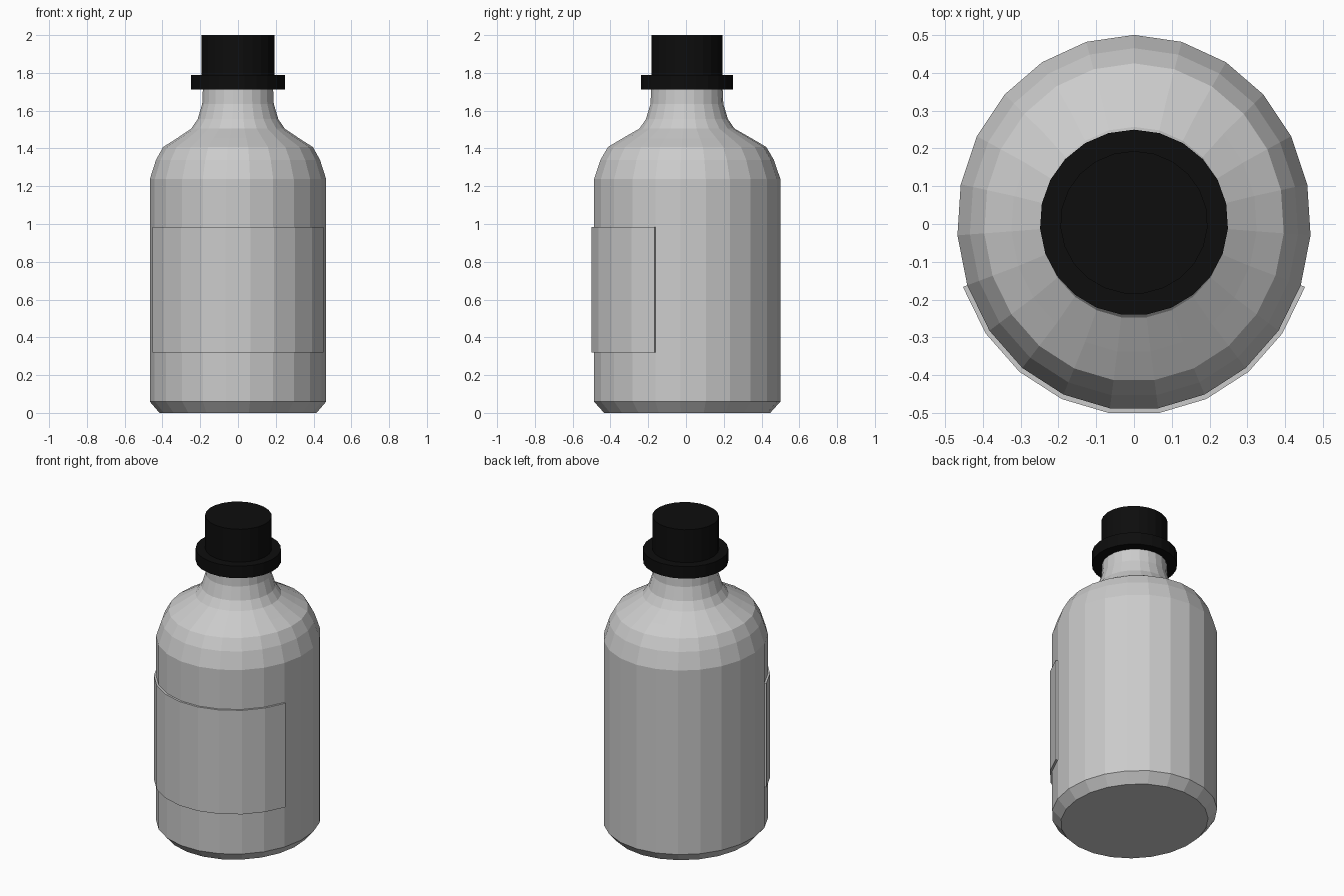
import bpy, bmesh
from math import sin, cos, pi

if "Cube" in bpy.data.objects:
    bpy.data.objects.remove(bpy.data.objects["Cube"])

N = 23          # sides of every round part
CY = 0.004      # small y offset of the axis


def ring_point(i, rx, ry, z):
    a = 2 * pi * i / N
    return (rx * sin(a), CY + ry * cos(a), z)


def finish(bm, name, mat=None):
    bmesh.ops.recalc_face_normals(bm, faces=bm.faces)
    me = bpy.data.meshes.new(name)
    bm.to_mesh(me)
    bm.free()
    ob = bpy.data.objects.new(name, me)
    bpy.context.collection.objects.link(ob)
    if mat:
        me.materials.append(mat)
    return ob


def lathe(name, profile, mat=None):
    """Closed flat-faced solid from (rx, ry, z) rings."""
    bm = bmesh.new()
    rings = [[bm.verts.new(ring_point(i, *p)) for i in range(N)] for p in profile]
    for a, b in zip(rings, rings[1:]):
        for i in range(N):
            j = (i + 1) % N
            bm.faces.new((a[i], a[j], b[j], b[i]))
    bm.faces.new(rings[0])
    bm.faces.new(rings[-1])
    return finish(bm, name, mat)


# Bottle body with bevelled base, rounded shoulder and neck
K = 0.496 / 0.468
body = [(0.417, 0), (0.468, 0.06), (0.468, 1.237), (0.435, 1.34), (0.397, 1.408),
        (0.325, 1.453), (0.248, 1.505), (0.214, 1.555), (0.19, 1.635), (0.185, 1.75)]
lathe("bottle_body", [(r, r * (K if r > 0.3 else 1.02), z) for r, z in body])

# Black cap: wide collar and narrower top
black = bpy.data.materials.new("black_plastic")
black.diffuse_color = (0.004, 0.004, 0.004, 1)
black.use_nodes = True
black.node_tree.nodes["Principled BSDF"].inputs["Base Color"].default_value = black.diffuse_color
lathe("cap", [(0.249, 0.2455, 1.713), (0.249, 0.2455, 1.79),
              (0.195, 0.189, 1.79), (0.195, 0.189, 2.0)], black)

# Raised label plate wrapped around the front
bm = bmesh.new()
sections = []
for i in range(7, 17):
    sections.append([bm.verts.new(ring_point(i, 0.468 * s, 0.496 * s, z))
                     for s, z in ((0.998, 0.32), (1.026, 0.32), (1.026, 0.985), (0.998, 0.985))])
for a, b in zip(sections, sections[1:]):
    for k in range(4):
        m = (k + 1) % 4
        bm.faces.new((a[k], a[m], b[m], b[k]))
bm.faces.new(sections[0])
bm.faces.new(sections[-1])
finish(bm, "label")
